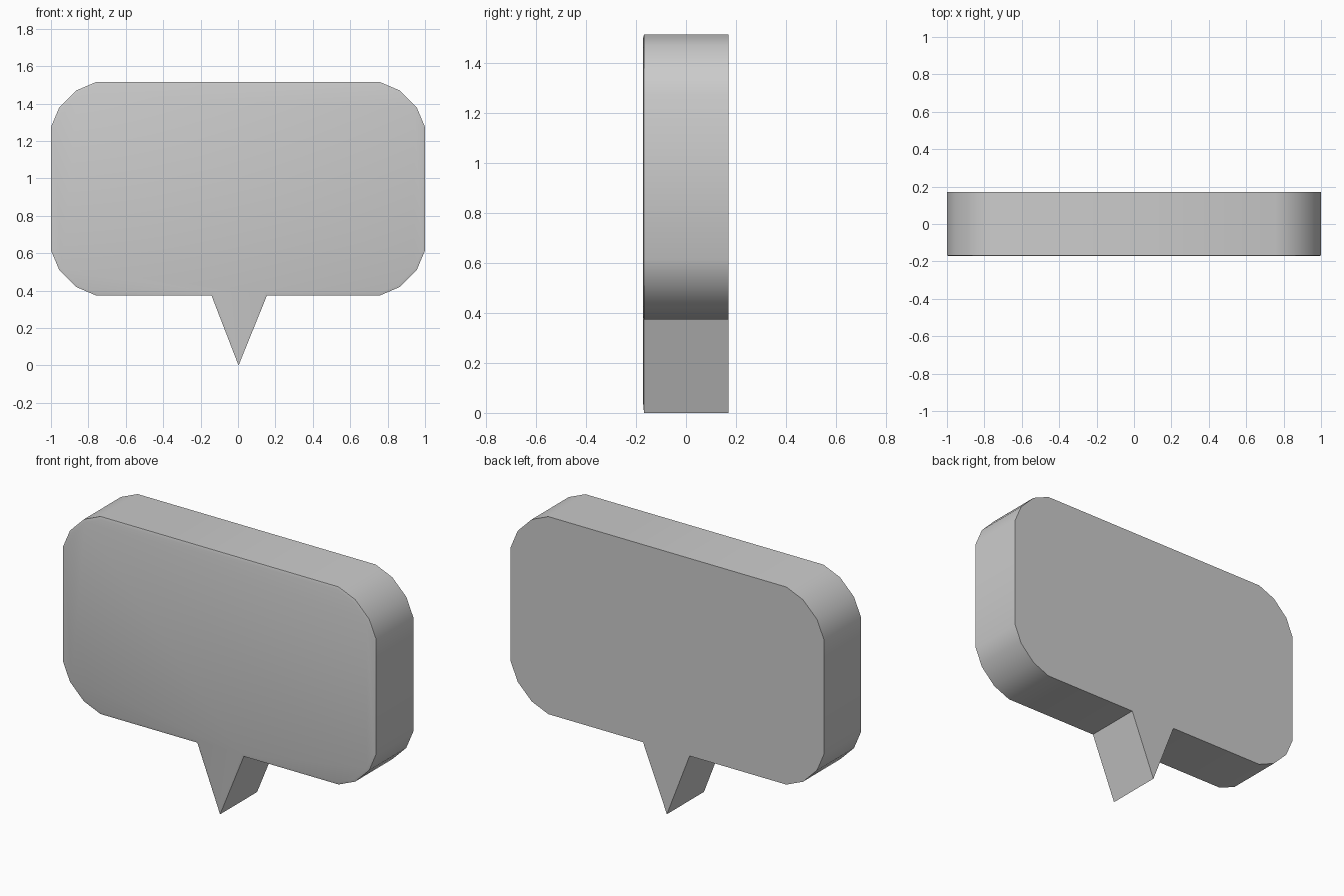
import bpy, bmesh, math

if "Cube" in bpy.data.objects:
    bpy.data.objects.remove(bpy.data.objects["Cube"])

HALF_W, TOP, BOTTOM, R = 1.0, 1.515, 0.375, 0.24
FRONT, BACK = -0.168, 0.17

# Quarter-corner offsets from the corner centre, side to top
ARC = [(R, 0), (0.195, 0.106), (0.106, 0.195), (0, R)]


def corner(sx, sz):
    cx = sx * (HALF_W - R)
    cz = TOP - R if sz > 0 else BOTTOM + R
    pts = [(cx + sx * a, cz + sz * b) for a, b in ARC]
    return pts if sx * sz > 0 else pts[::-1]


# Outline: rounded panel with a pointed tail
outline = (corner(1, 1) + corner(-1, 1) + corner(-1, -1)
           + [(-0.142, BOTTOM), (0.003, 0.0), (0.155, BOTTOM)]
           + corner(1, -1))

bm = bmesh.new()
front = bm.faces.new([bm.verts.new((x, FRONT, z)) for x, z in outline])

# Extrude to the back
ext = bmesh.ops.extrude_face_region(bm, geom=[front], use_keep_orig=True)
for v in (g for g in ext["geom"] if isinstance(g, bmesh.types.BMVert)):
    v.co.y = BACK
bmesh.ops.recalc_face_normals(bm, faces=bm.faces[:])

# Slightly raised front panel
front = min(bm.faces, key=lambda f: f.calc_center_median().y)
bmesh.ops.inset_region(bm, faces=[front], thickness=0.015, depth=0.004,
                       use_even_offset=True)

mesh = bpy.data.meshes.new("speech_bubble")
bm.to_mesh(mesh)
bm.free()
obj = bpy.data.objects.new("speech_bubble", mesh)
bpy.context.collection.objects.link(obj)
bpy.context.view_layer.objects.active = obj
obj.select_set(True)
bpy.ops.object.shade_smooth_by_angle(angle=math.radians(35))
